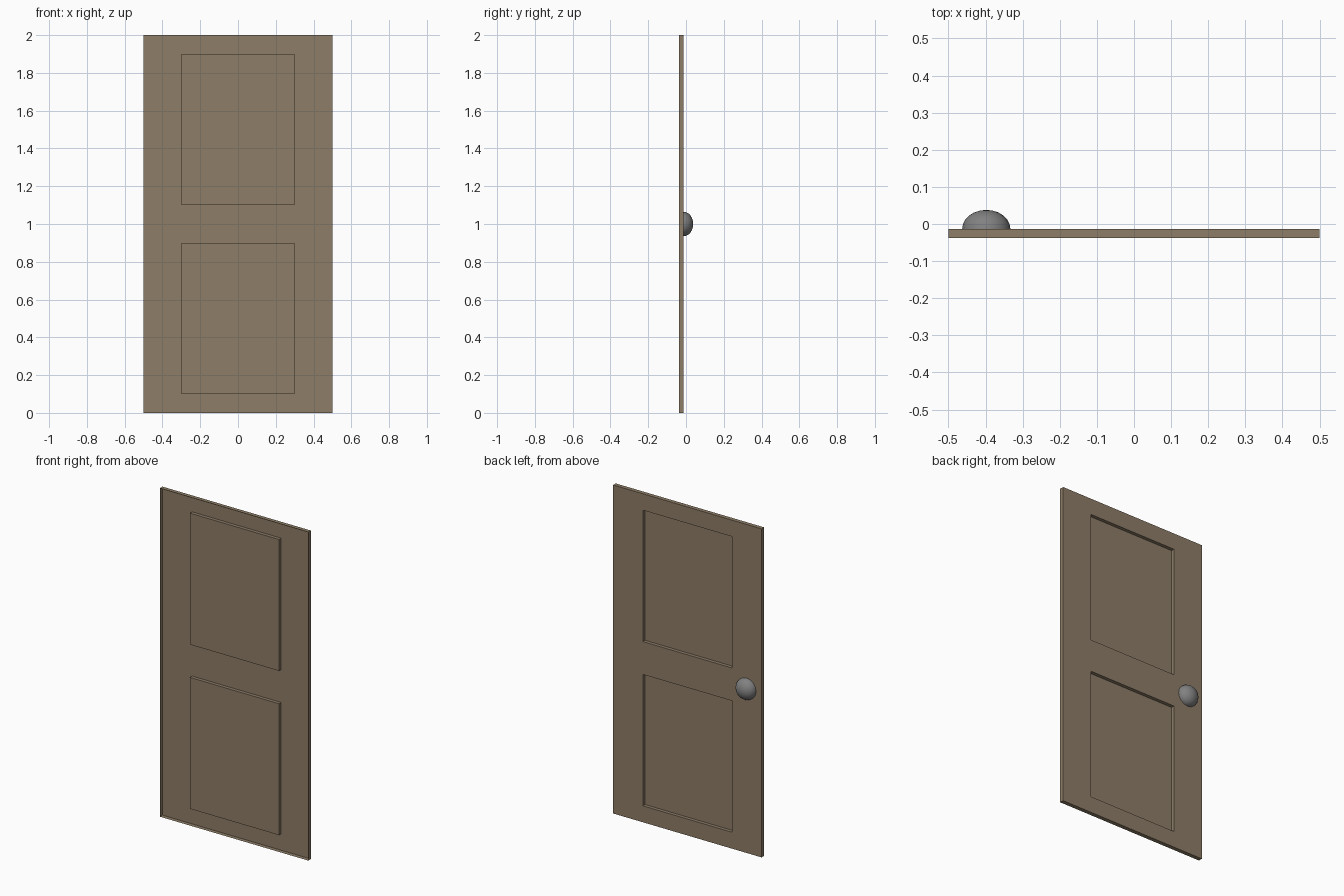
import bpy, bmesh, math

if "Cube" in bpy.data.objects:
    bpy.data.objects.remove(bpy.data.objects["Cube"])

BACK, FRONT, RECESS = -0.013, -0.038, -0.034


def make_object(name, bm, color=None):
    mesh = bpy.data.meshes.new(name)
    bm.to_mesh(mesh)
    bm.free()
    obj = bpy.data.objects.new(name, mesh)
    bpy.context.collection.objects.link(obj)
    if color:
        mat = bpy.data.materials.new(name + "_paint")
        mat.diffuse_color = color
        mat.use_nodes = True
        mat.node_tree.nodes["Principled BSDF"].inputs["Base Color"].default_value = mat.diffuse_color
        mesh.materials.append(mat)
    return obj


def rect(bm, x0, x1, z0, z1, y):
    # corner order gives a face normal towards +y
    return [bm.verts.new((x, y, z)) for x, z in ((x0, z0), (x0, z1), (x1, z1), (x1, z0))]


def walls(bm, near, far):
    for i in range(4):
        j = (i + 1) % 4
        bm.faces.new((near[j], near[i], far[i], far[j]))


# Door leaf: pressed sheet, open at the front, with two panels sunk from the back
bm = bmesh.new()
xs = (-0.5, -0.3, 0.3, 0.5)
zs = (0.0, 0.1, 0.9, 1.1, 1.9, 2.0)
for i in range(3):
    for k in range(5):
        cell = (xs[i], xs[i + 1], zs[k], zs[k + 1])
        rim = rect(bm, *cell, BACK)
        if i == 1 and k in (1, 3):
            floor = rect(bm, *cell, RECESS)
            walls(bm, floor, rim)
            bm.faces.new(floor)
        else:
            bm.faces.new(rim)
# outer edge strips
walls(bm, rect(bm, -0.5, 0.5, 0, 2, BACK), rect(bm, -0.5, 0.5, 0, 2, FRONT))
bmesh.ops.remove_doubles(bm, verts=bm.verts, dist=1e-5)
make_object("door_leaf", bm, (0.27, 0.205, 0.135, 1))

# Knob: half of a flattened ball on the back face
bm = bmesh.new()
bmesh.ops.create_uvsphere(bm, u_segments=16, v_segments=12, radius=1)
bmesh.ops.delete(bm, geom=[v for v in bm.verts if v.co.z < -0.01], context='VERTS')
for v in bm.verts:
    x, y, z = v.co
    v.co = (-0.398 + 0.065 * x, BACK + 0.051 * z, 1.0 - 0.065 * y)
bmesh.ops.recalc_face_normals(bm, faces=bm.faces)
if sum(f.normal.y for f in bm.faces) < 0:
    bmesh.ops.reverse_faces(bm, faces=bm.faces)
knob = make_object("door_knob", bm, (0.22, 0.22, 0.22, 1))
bpy.context.view_layer.objects.active = knob
knob.select_set(True)
bpy.ops.object.shade_smooth_by_angle(angle=math.radians(40))
